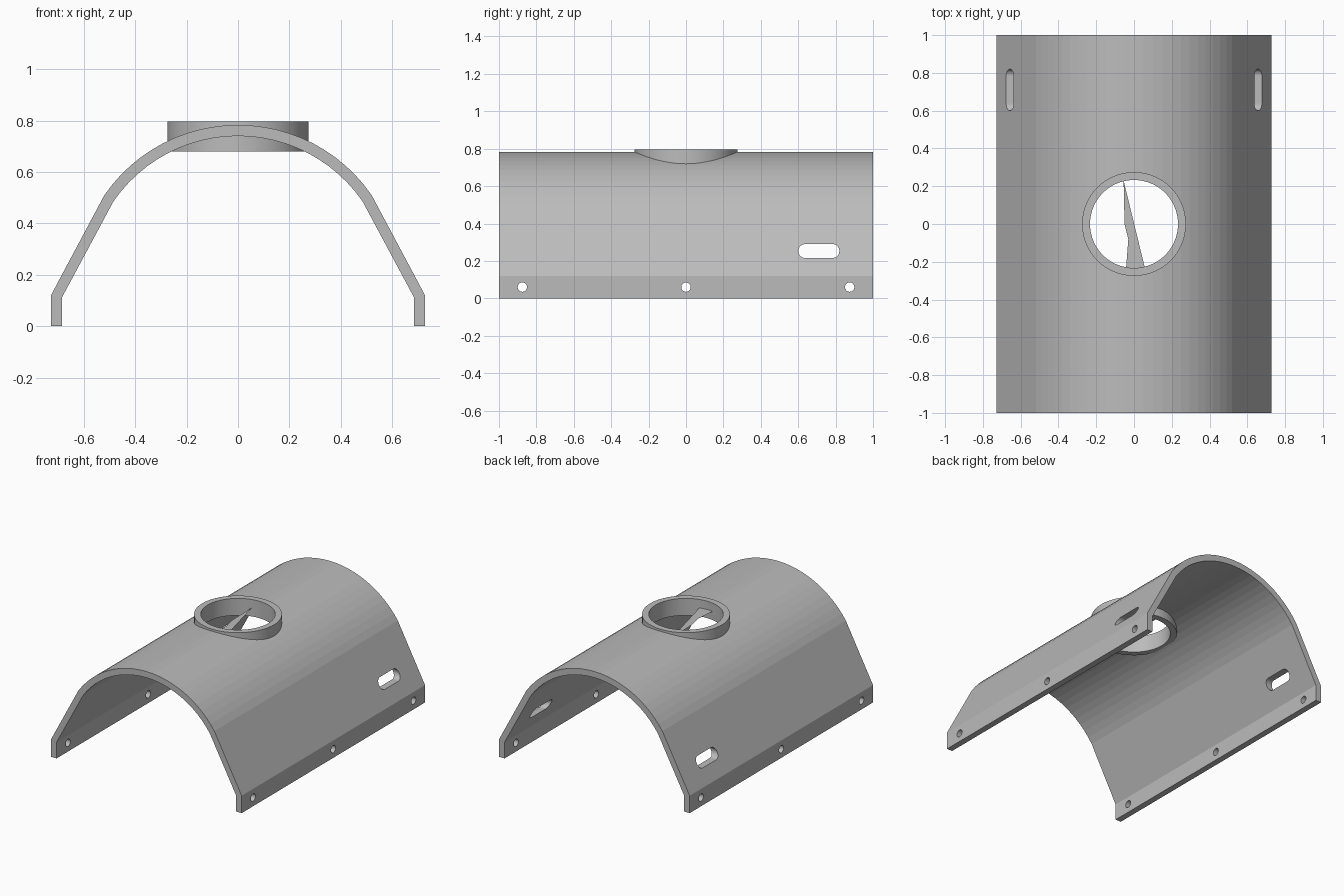
import bpy, bmesh
from math import sin, cos, asin, radians
from mathutils import Matrix

if "Cube" in bpy.data.objects:
    bpy.data.objects.remove(bpy.data.objects["Cube"])

grey = bpy.data.materials.new("plain grey")
grey.use_nodes = True
GREY = (0.5, 0.5, 0.5, 1)
grey.diffuse_color = GREY
grey.node_tree.nodes["Principled BSDF"].inputs["Base Color"].default_value = GREY


def make_object(name, bm):
    bmesh.ops.recalc_face_normals(bm, faces=bm.faces)
    mesh = bpy.data.meshes.new(name)
    bm.to_mesh(mesh)
    bm.free()
    mesh.materials.append(grey)
    obj = bpy.data.objects.new(name, mesh)
    bpy.context.collection.objects.link(obj)
    return obj


def cylinder(bm, radius, depth, matrix, segments=32):
    bmesh.ops.create_cone(bm, cap_ends=True, segments=segments, radius1=radius,
                          radius2=radius, depth=depth, matrix=matrix)


def cut(target, bm):
    cutter = make_object("cutter", bm)
    mod = target.modifiers.new("cut", "BOOLEAN")
    mod.operation, mod.solver, mod.object = "DIFFERENCE", "EXACT", cutter
    bpy.context.view_layer.objects.active = target
    bpy.ops.object.modifier_apply(modifier=mod.name)
    bpy.data.objects.remove(cutter)


# Arched shell: outer and inner outlines joined into one cross-section
ARC_R, ARC_Z, WALL, STEPS = 0.632, 0.151, 0.043, 24
HALF = asin(0.52 / ARC_R)


def outline(radius, foot_x, knee_z):
    angles = [HALF - 2 * HALF * i / STEPS for i in range(STEPS + 1)]
    arc = [(radius * sin(a), ARC_Z + radius * cos(a)) for a in angles]
    return ([(foot_x, 0), (foot_x, knee_z)] + arc
            + [(-foot_x, knee_z), (-foot_x, 0)])


section = outline(ARC_R, 0.728, 0.12) + outline(ARC_R - WALL, 0.685, 0.112)[::-1]
bm = bmesh.new()
face = bm.faces.new([bm.verts.new((x, -1, z)) for x, z in section])
swept = bmesh.ops.extrude_face_region(bm, geom=[face])["geom"]
bmesh.ops.translate(bm, vec=(0, 2, 0),
                    verts=[v for v in swept if isinstance(v, bmesh.types.BMVert)])
shell = make_object("arched_shell", bm)

# Round bore under the collar
OUTER_R, INNER_R = 0.275, 0.233
bm = bmesh.new()
cylinder(bm, (OUTER_R + INNER_R) / 2, 1, Matrix.Translation((0, 0, 0.8)), 64)
cut(shell, bm)

# Bolt holes through both feet
ACROSS = Matrix.Rotation(radians(90), 4, "Y")
bm = bmesh.new()
for y in (-0.875, 0, 0.875):
    cylinder(bm, 0.025, 2, Matrix.Translation((0, y, 0.06)) @ ACROSS)
cut(shell, bm)

# Rounded slot through both sloping sides
bm = bmesh.new()
for y in (0.637, 0.783):
    cylinder(bm, 0.037, 2, Matrix.Translation((0, y, 0.253)) @ ACROSS)
hull = bmesh.ops.convex_hull(bm, input=bm.verts)
spare = set(hull["geom_interior"]) | set(hull["geom_unused"])
bmesh.ops.delete(bm, geom=[v for v in spare if isinstance(v, bmesh.types.BMVert)],
                 context="VERTS")
# keep only the hull surface
inside = [f for f in bm.faces if abs(f.normal.x) < 0.5
          and abs(f.calc_center_median().z - 0.253) < 0.03
          and 0.64 < f.calc_center_median().y < 0.78]
bmesh.ops.delete(bm, geom=inside, context="FACES")
bm.free()
# clean slot prism from its outline
bm = bmesh.new()
ring = []
for centre, start in ((0.783, -90), (0.637, 90)):
    for i in range(17):
        a = radians(start + 180 * i / 16)
        ring.append(bm.verts.new((-1, centre + 0.037 * cos(a), 0.253 + 0.037 * sin(a))))
swept = bmesh.ops.extrude_face_region(bm, geom=[bm.faces.new(ring)])["geom"]
bmesh.ops.translate(bm, vec=(2, 0, 0),
                    verts=[v for v in swept if isinstance(v, bmesh.types.BMVert)])
cut(shell, bm)

# Collar ring on the crown
LOW, HIGH = 0.68, 0.797
bm = bmesh.new()
cylinder(bm, OUTER_R, HIGH - LOW, Matrix.Translation((0, 0, (LOW + HIGH) / 2)), 64)
collar = make_object("collar_ring", bm)
bm = bmesh.new()
cylinder(bm, INNER_R, 1, Matrix.Translation((0, 0, 0.75)), 64)
cut(collar, bm)

# Thin pointed web across the bore
bm = bmesh.new()
web = [(-0.055, 0.23), (-0.05, 0), (-0.03, -0.08), (-0.042, -0.235), (0.057, -0.23)]
bm.faces.new([bm.verts.new((x, y, 0.739)) for x, y in web])
make_object("bore_web", bm)

# Smooth the curves, keep the edges sharp
for obj in (shell, collar):
    bpy.ops.object.select_all(action="DESELECT")
    obj.select_set(True)
    bpy.context.view_layer.objects.active = obj
    bpy.ops.object.shade_smooth_by_angle(angle=radians(20 if obj is collar else 3))
